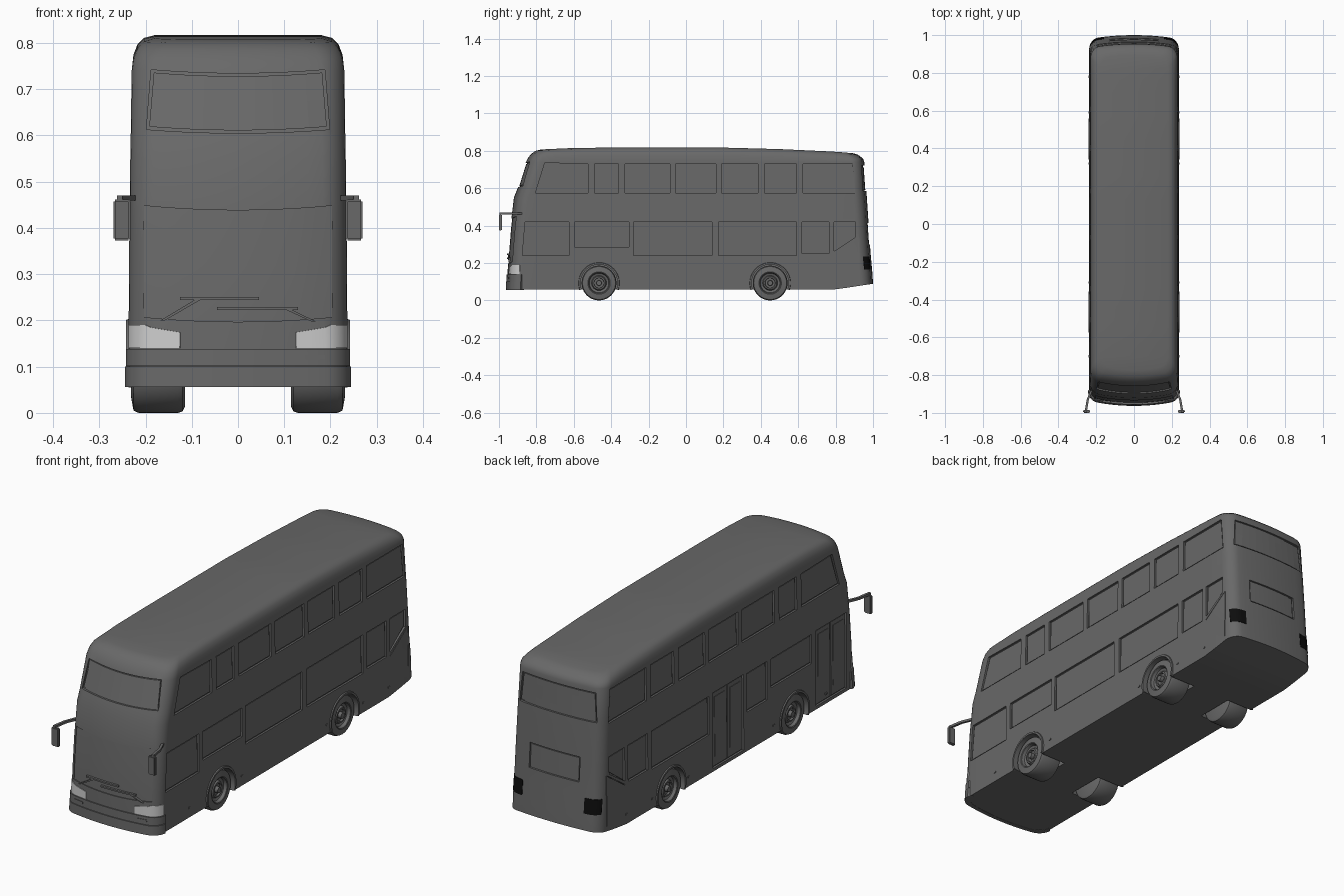
import bpy, bmesh, math
from mathutils import Vector, Matrix

if "Cube" in bpy.data.objects:
    bpy.data.objects.remove(bpy.data.objects["Cube"])

# body levels: z, half width, front y, rear y
LEVELS = [(.057, .237, -.956, 1.0), (.14, .237, -.954, .997), (.25, .236, -.95, .987),
          (.40, .235, -.938, .977), (.55, .233, -.92, .967), (.60, .232, -.9, .963),
          (.74, .230, -.856, .953), (.775, .226, -.842, .948), (.798, .217, -.826, .938),
          (.811, .203, -.806, .92), (.817, .18, -.775, .895)]
ROOF = [(-.86, .018), (-.8, .011), (-.6, .002), (-.4, 0), (.2, 0), (.5, .008), (.8, .022), (.96, .036)]
R, BF, BR = .05, .028, .02   # plan corner radius, front bulge, rear bulge


def interp(tab, v, i=1):
    if v <= tab[0][0]:
        return tab[0][i]
    for a, b in zip(tab, tab[1:]):
        if v <= b[0]:
            return a[i] + (b[i] - a[i]) * (v - a[0]) / (b[0] - a[0])
    return tab[-1][i]


def half(z, off=0):
    """Right half of the plan outline, front centre to rear centre."""
    hw, yf, yb = interp(LEVELS, z) + off, interp(LEVELS, z, 2) - off, interp(LEVELS, z, 3) + off
    c = hw - R
    arc = [math.pi / 12 * j for j in range(7)]
    f = [(c * i / 6, 0) for i in range(6)] + [(c + R * math.sin(a), R - R * math.cos(a)) for a in arc]
    front = [(x, yf + d + BF * (x / hw) ** 2) for x, d in f]
    rear = [(x, yb - d - BR * (x / hw) ** 2) for x, d in reversed(f)]
    y0, y1 = front[-1][1], rear[0][1]
    return front + [(hw, y0 + (y1 - y0) * k / 24) for k in range(1, 24)] + rear


def surf(kind, u, v, d):
    """Point on the body skin, pushed out by d."""
    hw = interp(LEVELS, v)
    if kind in ('right', 'left'):
        return Vector(((hw + d) * (1 if kind == 'right' else -1), u, v))
    e = abs(u) - (hw - R)
    c = R - math.sqrt(max(0, R * R - e * e)) if e > 0 else 0
    if kind == 'front':
        return Vector((u, interp(LEVELS, v, 2) + c + BF * (u / hw) ** 2 - d, v))
    return Vector((u, interp(LEVELS, v, 3) - c - BR * (u / hw) ** 2 + d, v))


def patch(bm, kind, q, d0, d1, bow=0):
    """Closed slab following the skin inside the quad q."""
    nu, nv = (10, 4) if kind in ('front', 'rear') else (1, 3)
    g = []
    for d in (d0, d1):
        rows = []
        for j in range(nv + 1):
            t, row = j / nv, []
            for i in range(nu + 1):
                s = i / nu
                u, v = [(q[0][k] * (1 - s) + q[1][k] * s) * (1 - t) + (q[3][k] * (1 - s) + q[2][k] * s) * t for k in (0, 1)]
                row.append(bm.verts.new(surf(kind, u, v + bow * 4 * s * (1 - s), d)))
            rows.append(row)
        g.append(rows)
        for j in range(nv):
            for i in range(nu):
                bm.faces.new((rows[j][i], rows[j][i + 1], rows[j + 1][i + 1], rows[j + 1][i]))
    edge = [(0, i) for i in range(nu)] + [(j, nu) for j in range(nv)] + \
           [(nv, i) for i in range(nu, 0, -1)] + [(j, 0) for j in range(nv, 0, -1)]
    for (a, b), (c, d) in zip(edge, edge[1:] + edge[:1]):
        bm.faces.new((g[0][a][b], g[0][c][d], g[1][c][d], g[1][a][b]))


def rect(u0, u1, v0, v1):
    return [(u0, v0), (u1, v0), (u1, v1), (u0, v1)]


def material(name, v):
    m = bpy.data.materials.new(name)
    m.diffuse_color = (v, v, v, 1)
    m.use_nodes = True
    m.node_tree.nodes["Principled BSDF"].inputs["Base Color"].default_value = m.diffuse_color
    return m


DARK, PALE, BLACK = material('dark_grey', .14), material('pale_lens', .55), material('black_lens', .004)


def make(name, bm, mat=DARK):
    bmesh.ops.recalc_face_normals(bm, faces=bm.faces)
    me = bpy.data.meshes.new(name)
    bm.to_mesh(me)
    bm.free()
    ob = bpy.data.objects.new(name, me)
    bpy.context.collection.objects.link(ob)
    me.materials.append(mat)
    return ob


def smooth(ob):
    bpy.ops.object.select_all(action='DESELECT')
    ob.select_set(True)
    bpy.context.view_layer.objects.active = ob
    bpy.ops.object.shade_smooth_by_angle(angle=math.radians(30))


def bridge(bm, a, b, closed=True):
    for i in range(len(a) if closed else len(a) - 1):
        k = (i + 1) % len(a)
        bm.faces.new((a[i], a[k], b[k], b[i]))


# body shell
bm = bmesh.new()
rings = []
for n, lev in enumerate(LEVELS):
    h = half(lev[0])
    ring = []
    for x, y in h + [(-x, y) for x, y in h[-2:0:-1]]:
        z = lev[0] - min(1, max(0, (lev[0] - .74) / .06)) * interp(ROOF, y)
        if n == 0:
            z += .032 * max(0, (y - .79) / .21)
        ring.append(bm.verts.new((x, y, z)))
    rings.append(ring)
for a, b in zip(rings, rings[1:]):
    bridge(bm, a, b)
for r in (rings[0], rings[-1]):          # floor and roof strips
    m = len(r) // 2
    for i in range(m):
        vs = [r[i], r[i + 1], r[-i - 1], r[-i % len(r)]]
        bm.faces.new(list(dict.fromkeys(vs)))
body = make('body', bm)

# window, door and panel recesses
panes = []
UP = [(-.49, -.36), (-.325, -.085), (-.055, .16), (.19, .385), (.42, .59)]
for side in ('right', 'left'):
    panes += [(side, rect(a, b, .575, .73), 0) for a, b in UP]
    panes += [(side, [(-.805, .575), (-.525, .575), (-.525, .73), (-.755, .735)], 0),
              (side, [(.625, .575), (.905, .575), (.89, .73), (.625, .73)], 0),
              (side, [(.79, .262), (.905, .338), (.905, .42), (.79, .42)], 0),
              (side, rect(.62, .765, .25, .42), 0)]
panes += [('right', [(-.875, .24), (-.625, .24), (-.625, .42), (-.86, .42)], 0),
          ('right', rect(-.595, -.305, .285, .42), 0), ('right', rect(-.28, .14, .24, .42), 0),
          ('right', rect(.175, .59, .24, .42), 0),
          ('left', rect(.165, .59, .24, .42), 0), ('left', rect(-.265, -.115, .24, .42), 0),
          ('left', rect(-.595, -.295, .285, .42), 0)]
panes += [('front', [(-.198, .613), (.198, .613), (.188, .742), (-.188, .742)], -.008),
          ('rear', [(-.2, .585), (.2, .585), (.19, .72), (-.19, .72)], 0),
          ('rear', rect(-.13, .13, .30, .415), 0)]
doors = [('left', -.09, .14), ('left', -.853, -.626)]
cut, glass, leaf = bmesh.new(), bmesh.new(), bmesh.new()
for kind, q, bow in panes:
    patch(cut, kind, q, -.009, .03, bow)
    cu, cv = sum(p[0] for p in q) / 4, sum(p[1] for p in q) / 4
    inner = [(u - math.copysign(.006, u - cu), v - math.copysign(.006, v - cv)) for u, v in q]
    patch(glass, kind, inner, -.014, -.005, bow)
patch(cut, 'front', rect(-.203, .203, .207, .448), -.004, .03, -.01)
for kind, a, b in doors:
    patch(cut, kind, rect(a, b, .072, .425), -.009, .03)
    m = (a + b) / 2
    for l, r in ((a + .005, m - .003), (m + .003, b - .005)):
        patch(leaf, kind, rect(l, r, .077, .42), -.014, -.005)
        patch(leaf, kind, rect(l + .015, r - .015, .12, .4), -.014, -.003)
for side in ('right', 'left'):
    patch(cut, side, [(.79, .243), (.921, .333), (.921, .336), (.79, .246)], -.004, .03)
    patch(cut, side, rect(.9235, .9265, .1, .336), -.004, .03)
make('window_panes', glass)
make('door_leaves', leaf)
cutter = make('recess_cutter', cut)

# wheel arch cutters
AXLES, WZ = (-.465, .45), .093
bm = bmesh.new()
for y in AXLES:
    for s in (1, -1):
        mat = Matrix.Translation((s * .2, y, WZ)) @ Matrix.Rotation(math.pi / 2, 4, 'Y')
        bmesh.ops.create_cone(bm, cap_ends=True, segments=40, radius1=.1, radius2=.1, depth=.2, matrix=mat)
arch_cutter = make('arch_cutter', bm)
for c in (cutter, arch_cutter):
    md = body.modifiers.new('cut', 'BOOLEAN')
    md.operation, md.solver, md.object = 'DIFFERENCE', 'EXACT', c
    bpy.context.view_layer.objects.active = body
    bpy.ops.object.modifier_apply(modifier=md.name)
    bpy.data.objects.remove(c)
smooth(body)

# wheels: lathed tyre, rim and hub
PROFILE = [(0, .115), (.08, .115), (.09, .12), (.093, .13), (.093, .215), (.088, .226), (.06, .231), (.056, .229),
           (.052, .215), (.04, .21), (.035, .221), (.028, .222), (.026, .213), (.015, .213), (.013, .229), (0, .229)]
for y, end in zip(AXLES, ('front', 'rear')):
    for s, side in ((1, 'right'), (-1, 'left')):
        bm = bmesh.new()
        vs = [bm.verts.new((s * x, y, WZ + r)) for r, x in PROFILE]
        es = [bm.edges.new(p) for p in zip(vs, vs[1:])]
        bmesh.ops.spin(bm, geom=vs + es, cent=(0, y, WZ), axis=(1, 0, 0), angle=2 * math.pi, steps=40)
        bmesh.ops.remove_doubles(bm, verts=bm.verts, dist=1e-5)
        smooth(make(f'{end}_{side}_wheel', bm))

# arch lips
bm = bmesh.new()
for y in AXLES:
    for s in (1, -1):
        cols = []
        for k in range(29):
            a = math.radians(-20 + 220 * k / 28)
            cols.append([bm.verts.new((s * x, y + r * math.cos(a), WZ + r * math.sin(a)))
                         for r, x in ((.099, .228), (.099, .242), (.108, .242), (.112, .23))])
        for a, b in zip(cols, cols[1:]):
            bridge(bm, a, b)
        bm.faces.new(cols[0])
        bm.faces.new(cols[-1])
smooth(make('arch_lips', bm))


def band(bm, cols, zlo, zhi, off):
    """Strip wrapped round the front corners; cols are (outline index, side)."""
    prev, first = None, None
    for i, s in cols:
        t = min(1, max(0, (i - 4) / 3))
        top = zhi[0] + (zhi[1] - zhi[0]) * t
        c = []
        for z, o in ((zlo, off), (top, off), (top, -.012), (zlo, -.012)):
            x, y = half(z, o)[i]
            c.append(bm.verts.new((s * x, y, z)))
        if prev:
            bridge(bm, prev, c)
        first, prev = first or c, c
    bm.faces.new(first)
    bm.faces.new(prev)


# front bumper and headlights
wrap = [(i, -1) for i in range(12, 0, -1)] + [(i, 1) for i in range(13)]
bm = bmesh.new()
band(bm, wrap, .056, (.1, .1), .007)
band(bm, wrap, .1015, (.138, .138), .005)
smooth(make('front_bumper', bm))
bm = bmesh.new()
for s in (1, -1):
    band(bm, [(i, s) for i in range(4, 12)], .14, (.174, .19), .002)
smooth(make('headlights', bm, PALE))

# fog lamps, wipers, side markers
bm = bmesh.new()
for s in (1, -1):
    patch(bm, 'front', rect(s * .14, s * .188, .115, .125), 0, .008)
    side = 'right' if s > 0 else 'left'
    for y in (-.7, -.31, .32, .59, .78):
        patch(bm, side, rect(y - .006, y + .006, .1, .107), -.004, .003)
for q in (rect(-.125, .045, .244, .251), rect(-.045, .13, .222, .229),
          [(-.168, .2), (-.158, .2), (-.075, .248), (-.088, .248)],
          [(.158, .198), (.168, .198), (.108, .227), (.095, .227)]):
    patch(bm, 'front', q, -.006, .006)
make('wipers_and_markers', bm)

# tail lamps
bm = bmesh.new()
for s in (1, -1):
    patch(bm, 'rear', rect(s * .16, s * .229, .165, .235), -.005, .002)
make('tail_lamps', bm, BLACK)

# mirrors: arm and head on each side
for s, side in ((1, 'right'), (-1, 'left')):
    bm = bmesh.new()
    ends = [[bm.verts.new((s * (x + dx), y, z)) for dx, z in ((-.006, .459), (.006, .459), (.006, .47), (-.006, .47))]
            for x, y in ((.222, -.875), (.245, -.93), (.256, -.998))]
    for a, b in zip(ends, ends[1:]):
        bridge(bm, a, b)
    bm.faces.new(ends[0])
    bm.faces.new(ends[-1])
    box = bmesh.ops.create_cube(bm, size=1, matrix=Matrix.Translation((s * .251, -.992, .417)) @ Matrix.Diagonal((.037, .016, .088, 1)))
    bmesh.ops.bevel(bm, geom=list({e for v in box['verts'] for e in v.link_edges}), offset=.004, segments=2, affect='EDGES')
    smooth(make(f'{side}_mirror', bm))
